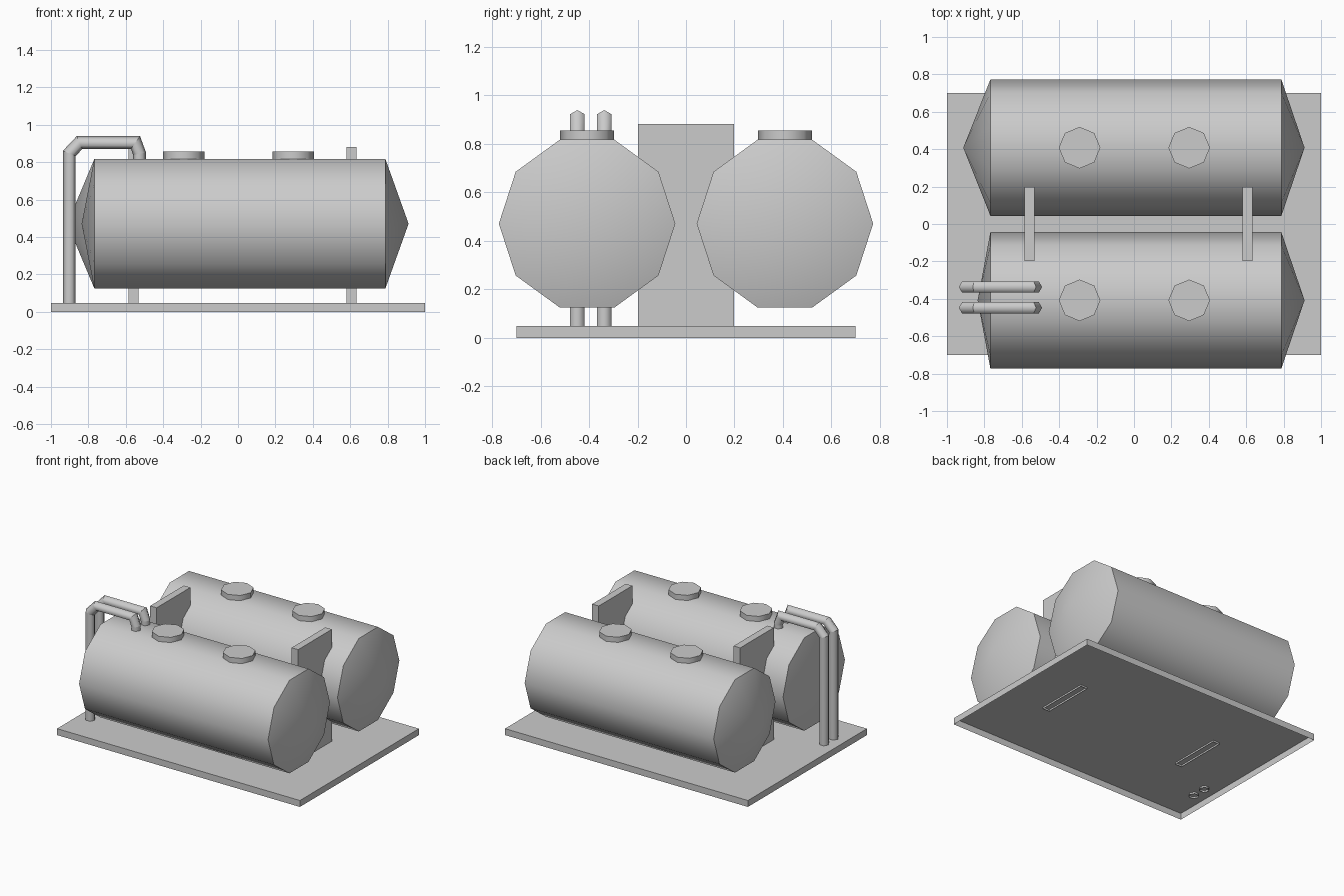
import bpy, bmesh
from math import sin, cos, pi, radians
from mathutils import Vector

cube = bpy.data.objects.get("Cube")
if cube:
    bpy.data.objects.remove(cube, do_unlink=True)

grey = bpy.data.materials.new("plain grey")
grey.use_nodes = True
grey.diffuse_color = (0.6, 0.6, 0.6, 1)
grey.node_tree.nodes["Principled BSDF"].inputs["Base Color"].default_value = (0.6, 0.6, 0.6, 1)

X, Y, Z = Vector((1, 0, 0)), Vector((0, 1, 0)), Vector((0, 0, 1))


def finish(name, bm, smooth_angle=None):
    """Turn a bmesh into a shaded object."""
    mesh = bpy.data.meshes.new(name)
    bm.to_mesh(mesh)
    bm.free()
    mesh.materials.append(grey)
    obj = bpy.data.objects.new(name, mesh)
    bpy.context.scene.collection.objects.link(obj)
    if smooth_angle:
        bpy.ops.object.select_all(action='DESELECT')
        obj.select_set(True)
        bpy.context.view_layer.objects.active = obj
        bpy.ops.object.shade_smooth_by_angle(angle=radians(smooth_angle))


def open_box(name, low, high):
    """Box without its bottom face."""
    bm = bmesh.new()
    bmesh.ops.create_cube(bm, size=1)
    low, high = Vector(low), Vector(high)
    bmesh.ops.scale(bm, vec=high - low, verts=bm.verts)
    bmesh.ops.translate(bm, vec=(low + high) / 2, verts=bm.verts)
    bottom = [f for f in bm.faces if f.normal.z < -0.5]
    bmesh.ops.delete(bm, geom=bottom, context='FACES_ONLY')
    finish(name, bm)


def add_ring(bm, centre, u, v, radius, sides):
    """Polygon of vertices, counter-clockwise around u cross v."""
    angles = [2 * pi * i / sides for i in range(sides)]
    return [bm.verts.new(centre + radius * (u * cos(a) + v * sin(a))) for a in angles]


def bridge(bm, a, b):
    for i in range(len(a)):
        j = (i + 1) % len(a)
        bm.faces.new((a[i], a[j], b[j], b[i]))


def tank(name, y, left_tip, z=0.471, radius=0.364, sides=10):
    """Ten-sided barrel along x with a shallow cone on each end."""
    bm = bmesh.new()
    rings = [add_ring(bm, Vector((x, y, z)), Y, Z, radius, sides) for x in (-0.768, 0.788)]
    bridge(bm, *rings)
    tips = [bm.verts.new((x, y, z)) for x in (left_tip, 0.912)]
    for i in range(sides):
        j = (i + 1) % sides
        bm.faces.new((rings[0][j], rings[0][i], tips[0]))
        bm.faces.new((rings[1][i], rings[1][j], tips[1]))
    finish(name, bm, 42)


def hatch(name, x, y, radius=0.111):
    """Eight-sided lid."""
    bm = bmesh.new()
    rings = [add_ring(bm, Vector((x, y, z)), X, Y, radius, 8) for z in (0.8, 0.856)]
    bridge(bm, *rings)
    bm.faces.new(rings[0][::-1])
    bm.faces.new(rings[1])
    finish(name, bm, 50)


def pipe(name, y, path, radius=0.0345, sides=6):
    """Six-sided open pipe with crisp mitred bends along a path in the xz plane."""
    pts = [Vector((x, y, z)) for x, z in path]
    steps = [(b - a).normalized() for a, b in zip(pts, pts[1:])]
    bm = bmesh.new()
    rings = []
    for p, before, after in zip(pts, steps[:1] + steps, steps + steps[-1:]):
        tangent = (before + after).normalized()
        across = Y.cross(tangent) / tangent.dot(before)
        rings.append(add_ring(bm, p, across, Y, radius, sides))
    for a, b in zip(rings, rings[1:]):
        bridge(bm, a, b)
    for ring in rings[1:-1]:
        for i in range(sides):
            bm.edges.get((ring[i - 1], ring[i])).smooth = False
    bmesh.ops.recalc_face_normals(bm, faces=bm.faces)
    finish(name, bm, 65)


# Hollow base slab
open_box("base_slab", (-1, -0.7, 0), (1, 0.7, 0.048))

# Upright support plates between the tanks, just piercing the slab
for label, x in (("right", -0.558), ("left", 0.607)):
    open_box(label + "_support_plate", (x - 0.027, -0.198, 0.035), (x + 0.027, 0.198, 0.881))

# Two tanks, each with a pair of hatches
for label, y, tip in (("front", -0.408, -0.836), ("back", 0.408, -0.913)):
    tank(label + "_tank", y, tip)
    for side, x in (("right", -0.291), ("left", 0.295)):
        hatch(label + "_" + side + "_hatch", x, y)

# Twin pipes from the slab up and over into the front tank
route = [(-0.902, 0.035), (-0.902, 0.847), (-0.847, 0.905),
         (-0.548, 0.905), (-0.526, 0.845), (-0.526, 0.78)]
for label, y in (("front", -0.448), ("back", -0.337)):
    pipe(label + "_pipe", y, route)
